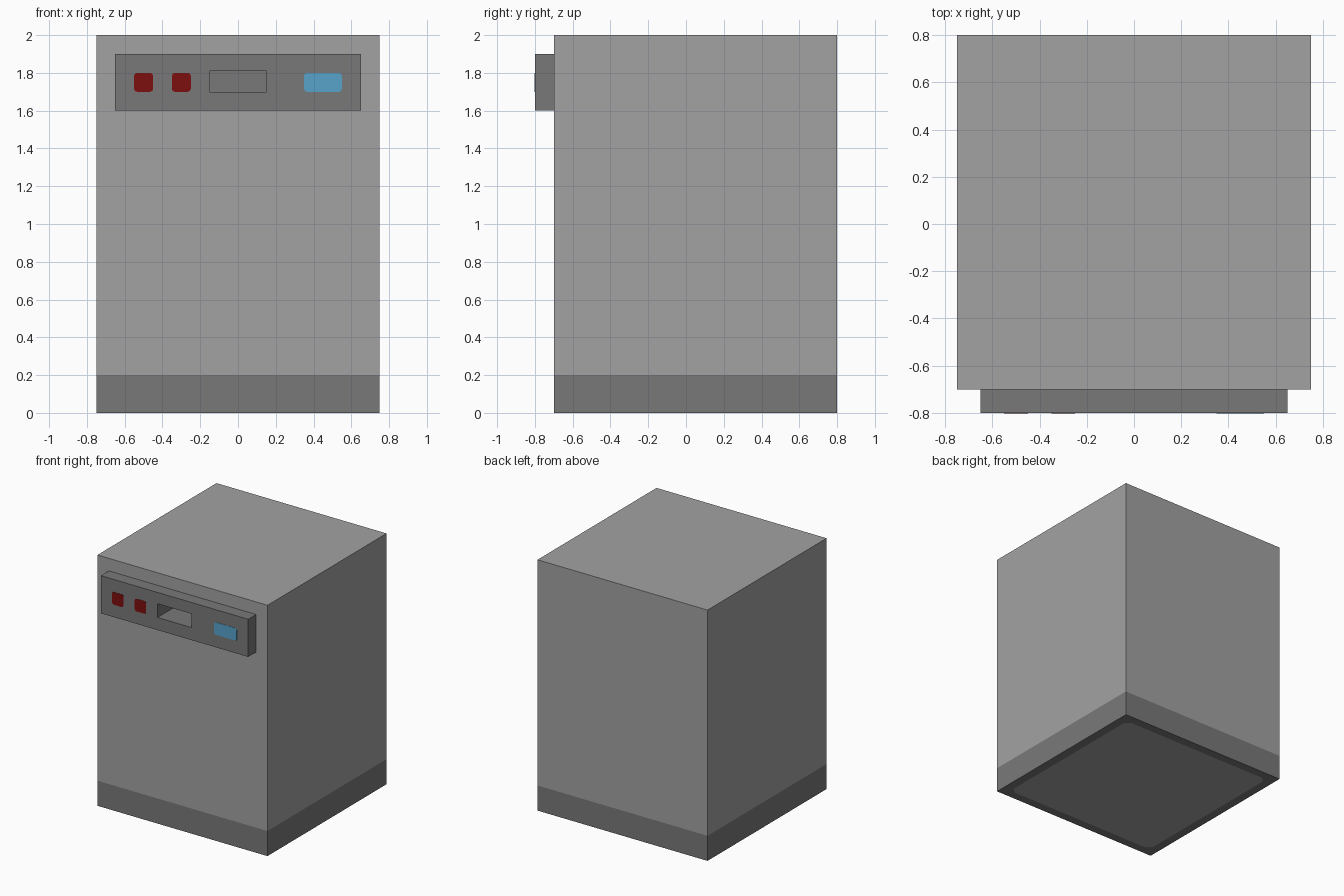
import bpy, bmesh
from mathutils import Vector

if "Cube" in bpy.data.objects:
    bpy.data.objects.remove(bpy.data.objects["Cube"])


def material(name, rgb):
    m = bpy.data.materials.new(name)
    m.diffuse_color = (*rgb, 1.0)
    m.use_nodes = True
    m.node_tree.nodes["Principled BSDF"].inputs["Base Color"].default_value = m.diffuse_color
    return m


GREY = material("light grey", (0.361, 0.361, 0.361))
DARK = material("dark grey", (0.191, 0.191, 0.191))
RED = material("red", (0.202, 0.0045, 0.0045))
BLUE = material("blue", (0.098, 0.366, 0.597))


def box_mesh(lo, hi):
    bm = bmesh.new()
    bmesh.ops.create_cube(bm, size=1)
    lo, hi = Vector(lo), Vector(hi)
    for v in bm.verts:
        v.co = (lo + hi) / 2 + v.co * (hi - lo)
    return bm


def finish(bm, name, mats, index=0):
    if index:
        for f in bm.faces:
            f.material_index = index
    bmesh.ops.recalc_face_normals(bm, faces=bm.faces)
    me = bpy.data.meshes.new(name)
    bm.to_mesh(me)
    bm.free()
    for m in mats:
        me.materials.append(m)
    ob = bpy.data.objects.new(name, me)
    bpy.context.collection.objects.link(ob)
    return ob


# Cabinet: dark plinth below z = 0.2, and a light panel set into the underside
bm = box_mesh((-0.75, -0.7, 0), (0.75, 0.8, 2))
bmesh.ops.bisect_plane(bm, geom=bm.verts[:] + bm.edges[:] + bm.faces[:],
                       plane_co=(0, 0, 0.2), plane_no=(0, 0, 1))
under = min(bm.faces, key=lambda f: f.calc_center_median().z)
bmesh.ops.inset_region(bm, faces=[under], thickness=0.1)
inner = [v for v in bm.verts if v.co.z < 0.01 and abs(v.co.x) < 0.7]
bmesh.ops.bevel(bm, geom=inner, offset=0.04, segments=1, affect='VERTICES')
for f in bm.faces:
    f.material_index = 1 if f.calc_center_median().z < 0.2 else 0
low = [f for f in bm.faces if f.calc_center_median().z < 0.001]
max(low, key=lambda f: f.calc_area()).material_index = 0
cabinet = finish(bm, "cabinet", [GREY, DARK])

# Control panel
panel = finish(box_mesh((-0.65, -0.8, 1.6), (0.65, -0.7, 1.9)),
               "control_panel", [GREY, DARK], 1)

# Handle recess cut through the panel into the cabinet
cutter = finish(box_mesh((-0.15, -0.9, 1.7), (0.15, -0.58, 1.81)),
                "handle_recess_cutter", [GREY, DARK], 1)
cutter.hide_render = True
cutter.display_type = 'WIRE'
for ob in (cabinet, panel):
    mod = ob.modifiers.new("handle_recess", 'BOOLEAN')
    mod.operation = 'DIFFERENCE'
    mod.solver = 'EXACT'
    mod.object = cutter


# Buttons and display: thin plates with clipped corners
def plate(name, x0, x1, mat):
    bm = box_mesh((x0, -0.802, 1.7), (x1, -0.799, 1.8))
    upright = [e for e in bm.edges
               if abs(e.verts[0].co.y - e.verts[1].co.y) > 0.001]
    bmesh.ops.bevel(bm, geom=upright, offset=0.015, segments=2,
                    profile=0.5, affect='EDGES')
    finish(bm, name, [mat])


plate("left_button", -0.55, -0.45, RED)
plate("right_button", -0.35, -0.25, RED)
plate("display", 0.35, 0.55, BLUE)

# The cutter has done its work once the cuts are applied
for ob in (cabinet, panel):
    bpy.context.view_layer.objects.active = ob
    bpy.ops.object.modifier_apply(modifier="handle_recess")
bpy.data.objects.remove(cutter)
